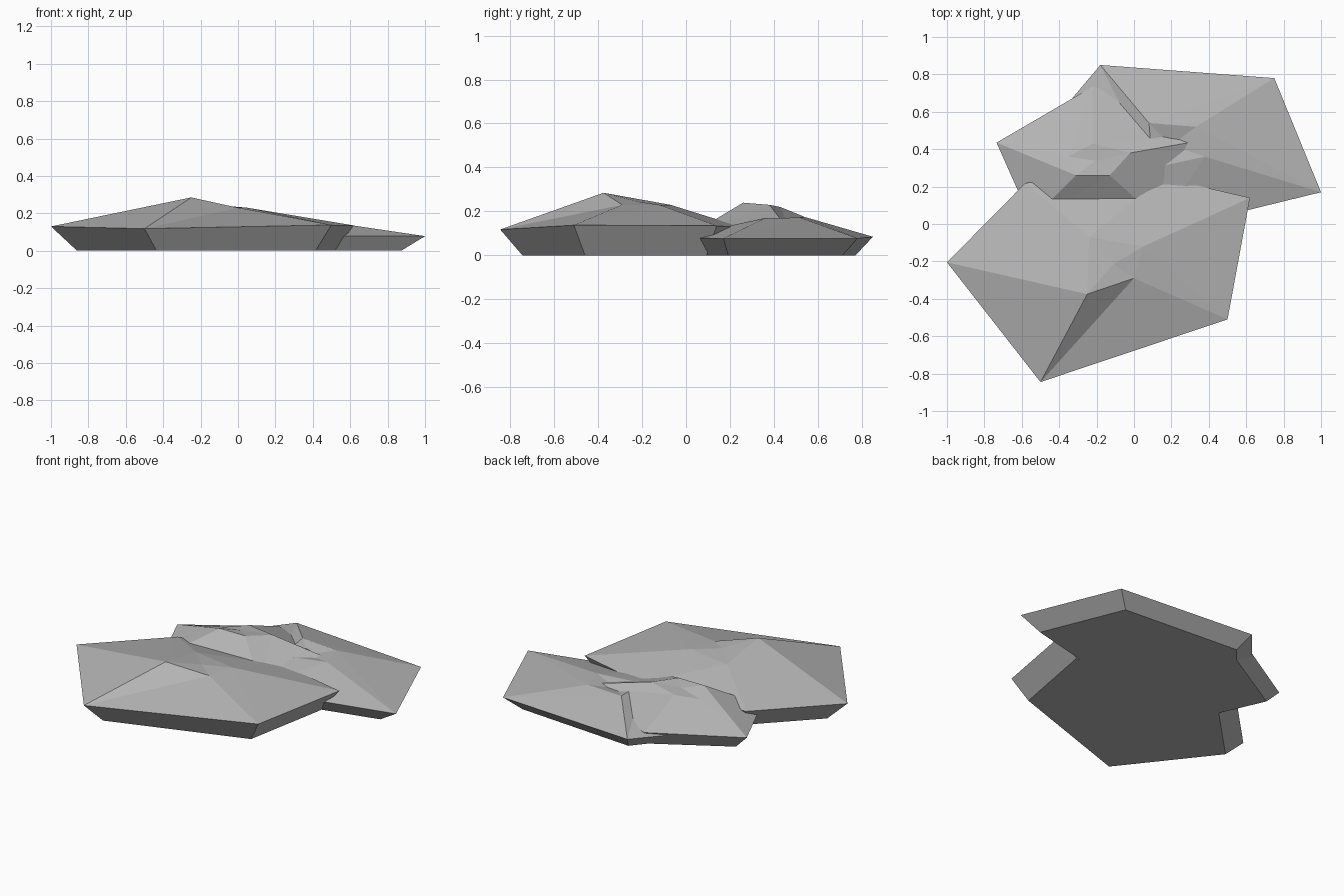
import bpy

stone = bpy.data.materials.new("grey_stone")
stone.diffuse_color = (0.46, 0.46, 0.46, 1)


def rock(name, centre, rim, crown, links, pit=None):
    """Flat slab: undercut base, wide rim, faceted slopes up to a small crown."""
    n, m = len(rim), len(crown)
    base = [(c * 0.15 + x * 0.85, d * 0.15 + y * 0.85, 0)
            for (x, y, z) in rim for (c, d) in [centre]]
    verts = base + rim + crown
    faces = [list(range(n))[::-1]]
    for i in range(n):
        j = (i + 1) % n
        # undercut side
        faces.append([i, j, n + j, n + i])
        # slope facets, fanned along the crown
        t = links[i]
        while t != links[j]:
            u = (t + 1) % m
            faces.append([n + i, 2 * n + u, 2 * n + t])
            t = u
        faces.append([n + i, n + j, 2 * n + t])
    # crown, optionally dished around a low point
    mid = pit or tuple(sum(v[k] for v in crown) / m for k in range(3))
    verts = verts + [mid]
    for t in range(m):
        faces.append([2 * n + t, 2 * n + (t + 1) % m, 2 * n + m])
    mesh = bpy.data.meshes.new(name)
    mesh.from_pydata(verts, [], faces)
    mesh.materials.append(stone)
    mesh.update()
    obj = bpy.data.objects.new(name, mesh)
    bpy.context.collection.objects.link(obj)


# Large front slab
rock("front_rock", (-0.07, -0.17),
     [(-1, -0.205, 0.13), (-0.5, -0.845, 0.118), (0.5, -0.51, 0.138),
      (0.62, 0.14, 0.135), (0.15, 0.25, 0.13), (-0.58, 0.22, 0.13)],
     [(-0.25, -0.375, 0.285), (0, -0.29, 0.23),
      (0.05, -0.12, 0.23), (-0.24, -0.07, 0.23)],
     [0, 0, 1, 2, 2, 3])

# Low slab at the back right
rock("back_rock", (0.15, 0.32),
     [(1, 0.17, 0.078), (0.75, 0.78, 0.078), (-0.18, 0.85, 0.085),
      (-0.45, 0.53, 0.08), (0.1, -0.05, 0.08)],
     [(0.38, 0.36, 0.17), (0.33, 0.52, 0.172),
      (0.08, 0.54, 0.175), (0.1, 0.3, 0.16)],
     [0, 1, 2, 3, 3], pit=(0.2, 0.42, 0.145))

# Small slab wedged between the other two
rock("side_rock", (-0.16, 0.35),
     [(-0.735, 0.435, 0.085), (-0.55, 0.02, 0.09), (0.15, 0.01, 0.09),
      (0.55, 0.48, 0.1), (-0.22, 0.735, 0.095)],
     [(-0.35, 0.36, 0.2), (-0.31, 0.26, 0.24), (-0.13, 0.26, 0.24),
      (-0.02, 0.38, 0.23), (-0.22, 0.43, 0.22)],
     [0, 1, 2, 3, 4])
